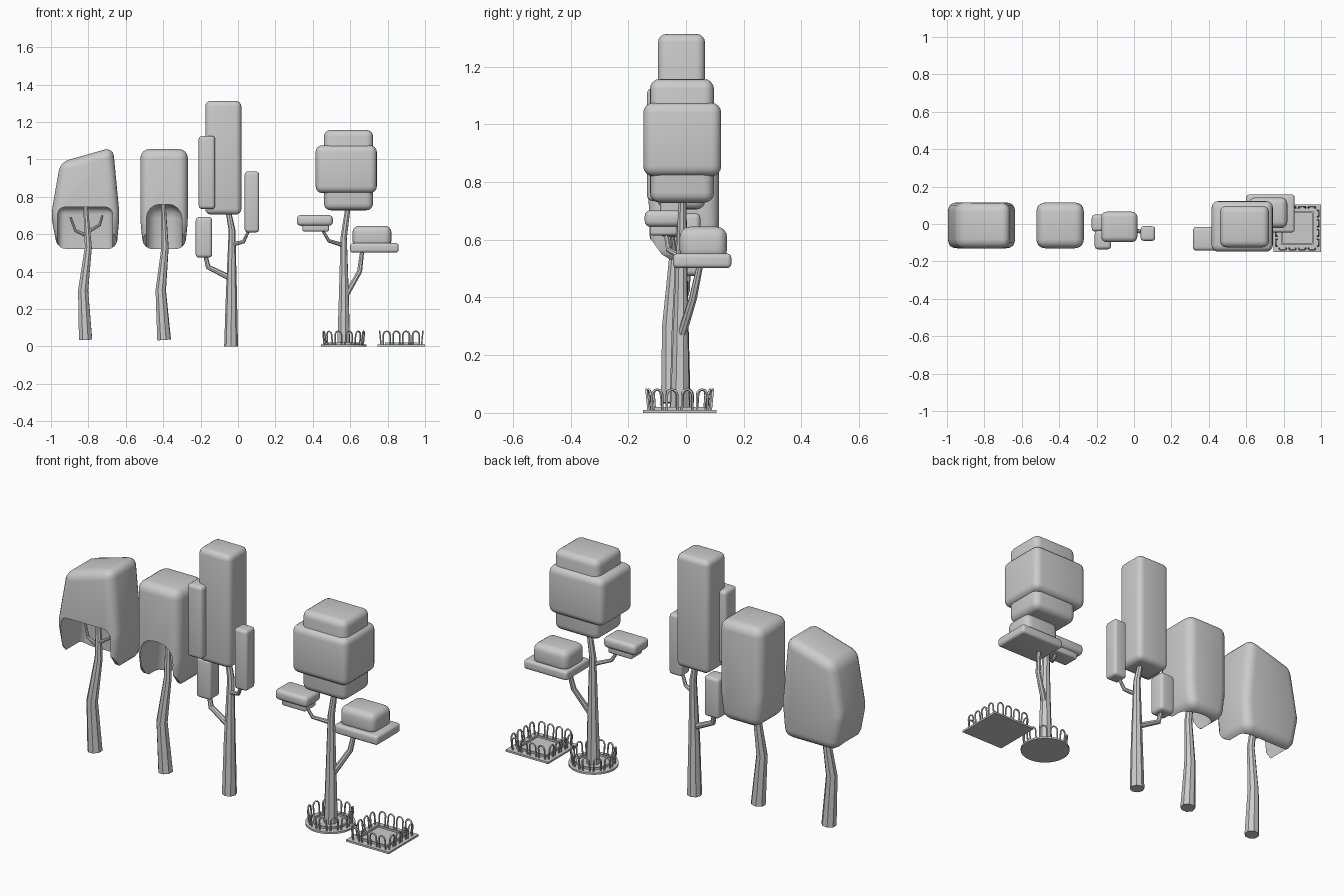
import bpy, bmesh
from math import sin, cos, pi, radians
from mathutils import Vector

if "Cube" in bpy.data.objects:
    bpy.data.objects.remove(bpy.data.objects["Cube"])


def link(name, data):
    ob = bpy.data.objects.new(name, data)
    bpy.context.scene.collection.objects.link(ob)
    return ob


def bake(ob, angle=30):
    """Turn curves / modifiers into a plain mesh, smooth below the angle."""
    dg = bpy.context.evaluated_depsgraph_get()
    me = bpy.data.meshes.new_from_object(ob.evaluated_get(dg))
    name = ob.name
    bpy.data.objects.remove(ob)
    new = link(name, me)
    new.name = name
    me.shade_smooth()
    me.set_sharp_from_angle(angle=radians(angle))
    return new


def prism(name, profile, lo, hi, axis='y', bevel=0.0):
    """Extrude a 2D profile along y (profile = x,z) or x (profile = y,z) and round it."""
    bm = bmesh.new()
    place = (lambda p, t: (p[0], t, p[1])) if axis == 'y' else (lambda p, t: (t, p[0], p[1]))
    face = bm.faces.new([bm.verts.new(place(p, lo)) for p in profile])
    ext = bmesh.ops.extrude_face_region(bm, geom=[face])['geom']
    shift = (0, hi - lo, 0) if axis == 'y' else (hi - lo, 0, 0)
    bmesh.ops.translate(bm, vec=shift, verts=[g for g in ext if isinstance(g, bmesh.types.BMVert)])
    bmesh.ops.recalc_face_normals(bm, faces=bm.faces)
    me = bpy.data.meshes.new(name)
    bm.to_mesh(me)
    bm.free()
    ob = link(name, me)
    if bevel:
        m = ob.modifiers.new('round', 'BEVEL')
        m.width, m.segments, m.limit_method = bevel, 4, 'NONE'
    return ob


def block(name, x0, x1, y0, y1, z0, z1, bevel=0.02):
    return bake(prism(name, [(x0, z0), (x1, z0), (x1, z1), (x0, z1)], y0, y1, bevel=bevel))


def tubes(name, paths, res=2, angle=30):
    """Tapered tubes; every path is a list of (x, y, z, radius)."""
    cu = bpy.data.curves.new(name, 'CURVE')
    cu.dimensions, cu.bevel_depth, cu.bevel_resolution = '3D', 1.0, res
    cu.use_fill_caps = True
    for path in paths:
        sp = cu.splines.new('POLY')
        sp.points.add(len(path) - 1)
        for pt, (x, y, z, r) in zip(sp.points, path):
            pt.co, pt.radius = (x, y, z, 1), r
    return bake(link(name, cu), angle)


def hollow_crown(name, profile, cavity, arch):
    """Rounded crown, scooped out from the lower front."""
    crown = prism(name, profile, -0.13, 0.115, bevel=0.048)
    x0, x1, top = cavity
    cutters = [
        prism('cavity', [(x0, 0.3), (x1, 0.3), (x1, top), (x0, top)], -0.4, 0.07, bevel=arch),
        prism('slope', [(-0.3, 0.3), (-0.3, 0.68), (-0.12, 0.60), (-0.085, 0.55), (-0.03, 0.515), (-0.03, 0.3)],
              x0 - 0.2, x1 + 0.2, axis='x')]
    for c in cutters:
        c.hide_render = True
        m = crown.modifiers.new('cut', 'BOOLEAN')
        m.operation, m.object, m.solver = 'DIFFERENCE', c, 'EXACT'
    bake(crown, 35)
    for c in cutters:
        bpy.data.objects.remove(c)


def hoop(pos, tangent, out, w=0.036, r=0.0042):
    """One upside-down U of a tree guard, leaning slightly outward."""
    prof = [(-w / 2, 0), (-w / 2, 0.055)]
    prof += [(-w / 2 * cos(pi * i / 6), 0.055 + 0.02 * sin(pi * i / 6)) for i in range(1, 6)]
    prof += [(w / 2, 0.055), (w / 2, 0)]
    path = []
    for u, h in prof:
        p = Vector(pos) + Vector(tangent) * u + Vector(out) * h * 0.1
        path.append((p.x, p.y, 0.006 + h, r))
    return path


# Tree with slanted hollow crown
hollow_crown('slanted_crown', [(-0.965, 0.52), (-0.65, 0.52), (-0.633, 0.70), (-0.668, 1.065),
                               (-0.95, 0.985), (-1.0, 0.70)], (-0.965, -0.67, 0.745), 0.04)
tubes('slanted_tree_trunk', [
    [(-0.815, -0.05, 0.035, 0.038), (-0.828, -0.055, 0.30, 0.029), (-0.80, -0.04, 0.53, 0.02),
     (-0.815, -0.02, 0.75, 0.013)],
    [(-0.805, -0.035, 0.61, 0.01), (-0.74, -0.03, 0.65, 0.008), (-0.725, -0.02, 0.70, 0.006)],
    [(-0.805, -0.035, 0.59, 0.01), (-0.87, -0.03, 0.62, 0.008), (-0.895, -0.02, 0.69, 0.006)]])

# Tree with upright hollow crown
hollow_crown('upright_crown', [(-0.505, 0.52), (-0.285, 0.52), (-0.268, 0.66), (-0.268, 1.055),
                               (-0.522, 1.055), (-0.522, 0.66)], (-0.49, -0.30, 0.76), 0.075)
tubes('upright_tree_trunk', [
    [(-0.395, -0.05, 0.035, 0.038), (-0.413, -0.055, 0.30, 0.029), (-0.39, -0.04, 0.53, 0.02),
     (-0.40, -0.02, 0.77, 0.013)]])

# Tall tree with columns of foliage
tubes('tall_tree_trunk', [
    [(-0.037, -0.02, 0.0, 0.037), (-0.035, -0.02, 0.30, 0.029), (-0.032, -0.015, 0.62, 0.018),
     (-0.055, -0.012, 0.74, 0.014)],
    [(-0.04, -0.02, 0.365, 0.016), (-0.16, 0.0, 0.425, 0.014), (-0.175, 0.005, 0.49, 0.011)],
    [(-0.03, -0.02, 0.545, 0.012), (0.03, -0.04, 0.56, 0.010), (0.06, -0.05, 0.625, 0.008)]])
block('tall_main_foliage', -0.175, 0.018, -0.097, 0.066, 0.705, 1.313, 0.03)
block('tall_side_foliage', -0.21, -0.122, -0.135, -0.035, 0.735, 1.125, 0.018)
block('tall_low_foliage', -0.226, -0.138, -0.04, 0.05, 0.475, 0.692, 0.018)
block('tall_right_foliage', 0.036, 0.113, -0.09, -0.012, 0.61, 0.935, 0.016)

# Layered tree standing in the round guard
tubes('layered_tree_trunk', [
    [(0.565, -0.02, 0.0, 0.036), (0.566, -0.018, 0.30, 0.027), (0.565, -0.015, 0.58, 0.018),
     (0.59, -0.012, 0.76, 0.014)],
    [(0.57, -0.018, 0.26, 0.016), (0.65, 0.025, 0.40, 0.014), (0.665, 0.05, 0.52, 0.011)],
    [(0.565, -0.016, 0.54, 0.012), (0.485, -0.06, 0.565, 0.010), (0.45, -0.07, 0.625, 0.008)]])
block('layered_crown_core', 0.46, 0.722, -0.125, 0.097, 0.728, 1.157, 0.035)
block('layered_crown_band', 0.415, 0.742, -0.148, 0.122, 0.82, 1.075, 0.035)
block('left_cloud_top', 0.315, 0.507, -0.143, -0.015, 0.645, 0.702, 0.02)
block('left_cloud_base', 0.345, 0.487, -0.125, -0.03, 0.615, 0.665, 0.01)
block('right_cloud_base', 0.60, 0.858, -0.045, 0.157, 0.502, 0.552, 0.014)
block('right_cloud_top', 0.612, 0.82, -0.022, 0.142, 0.53, 0.645, 0.035)


def ring_profile(cx, cy, r, n):
    return [(cx + r * cos(2 * pi * (i + 0.5) / n), cy + r * sin(2 * pi * (i + 0.5) / n)) for i in range(n)]


def plate(name, cx, cy, n, r, r_in):
    """Flat tree plate with a thin raised curb around a sunken soil bed."""
    k = 1 / cos(pi / n) if n == 4 else 1
    layers = [(r, 0), (r, 0.01), (r_in, 0.01), (r_in, 0.02), (r_in - 0.008, 0.02), (r_in - 0.008, 0.011)]
    bm = bmesh.new()
    rings = [[bm.verts.new((x, y, z)) for x, y in ring_profile(cx, cy, rr * k, n)] for rr, z in layers]
    for a, b in zip(rings, rings[1:]):
        for i in range(n):
            bm.faces.new((a[i], a[(i + 1) % n], b[(i + 1) % n], b[i]))
    bm.faces.new(rings[0][::-1])
    bm.faces.new(rings[-1])
    me = bpy.data.meshes.new(name)
    bm.to_mesh(me)
    bm.free()
    bake(link(name, me))


# Round guard
RX, SX, CY = 0.565, 0.873, -0.022
plate('round_plate', RX, CY, 32, 0.123, 0.085)
tubes('round_guard', [
    hoop((RX + 0.103 * cos(a), CY + 0.103 * sin(a), 0), (-sin(a), cos(a), 0), (cos(a), sin(a), 0))
    for a in [2 * pi * (i + 0.5) / 12 for i in range(12)]], res=1, angle=65)

# Square guard
plate('square_plate', SX, CY, 4, 0.127, 0.088)
sides = [(1, 0), (0, 1), (-1, 0), (0, -1)]
tubes('square_guard', [
    hoop((SX + 0.108 * ox - oy * s, CY + 0.108 * oy + ox * s, 0), (-oy, ox, 0), (ox, oy, 0))
    for ox, oy in sides for s in (-0.078, -0.026, 0.026, 0.078)], res=1, angle=65)
